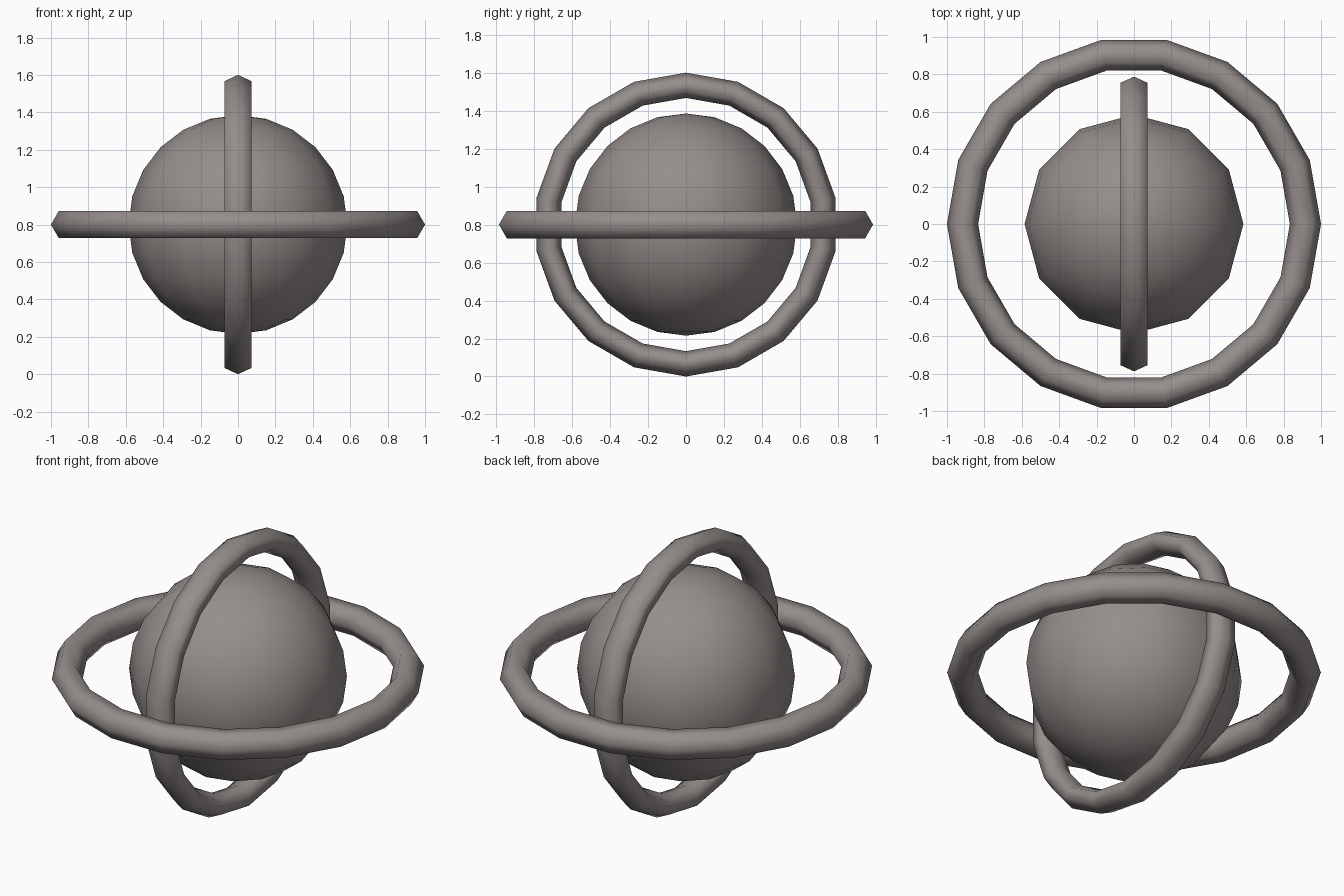
import bpy, math

if "Cube" in bpy.data.objects:
    bpy.data.objects.remove(bpy.data.objects["Cube"])

CENTRE = (0, 0, 0.8)

metal = bpy.data.materials.new("warm grey")
metal.diffuse_color = (0.30, 0.27, 0.26, 1)
metal.use_nodes = True
metal.node_tree.nodes["Principled BSDF"].inputs["Base Color"].default_value = metal.diffuse_color


def finish(name):
    ob = bpy.context.object
    ob.name = name
    ob.data.materials.append(metal)
    bpy.ops.object.shade_smooth()
    return ob


def ring(name, scale, rotation):
    # low-poly hoop with a six-sided tube
    bpy.ops.mesh.primitive_torus_add(
        major_segments=18, minor_segments=6,
        major_radius=0.9167, minor_radius=0.0833,
        location=CENTRE, rotation=rotation)
    ob = finish(name)
    ob.scale = scale
    return ob


# central ball
bpy.ops.mesh.primitive_uv_sphere_add(segments=12, ring_count=12,
                                     radius=0.585, location=CENTRE)
finish("core_ball")

# wide level hoop, and a smaller upright hoop inside it
ring("level_ring", (1, 1, 1), (0, 0, 0))
ring("upright_ring", (0.8, 0.8, 1), (0, math.pi / 2, 0))
